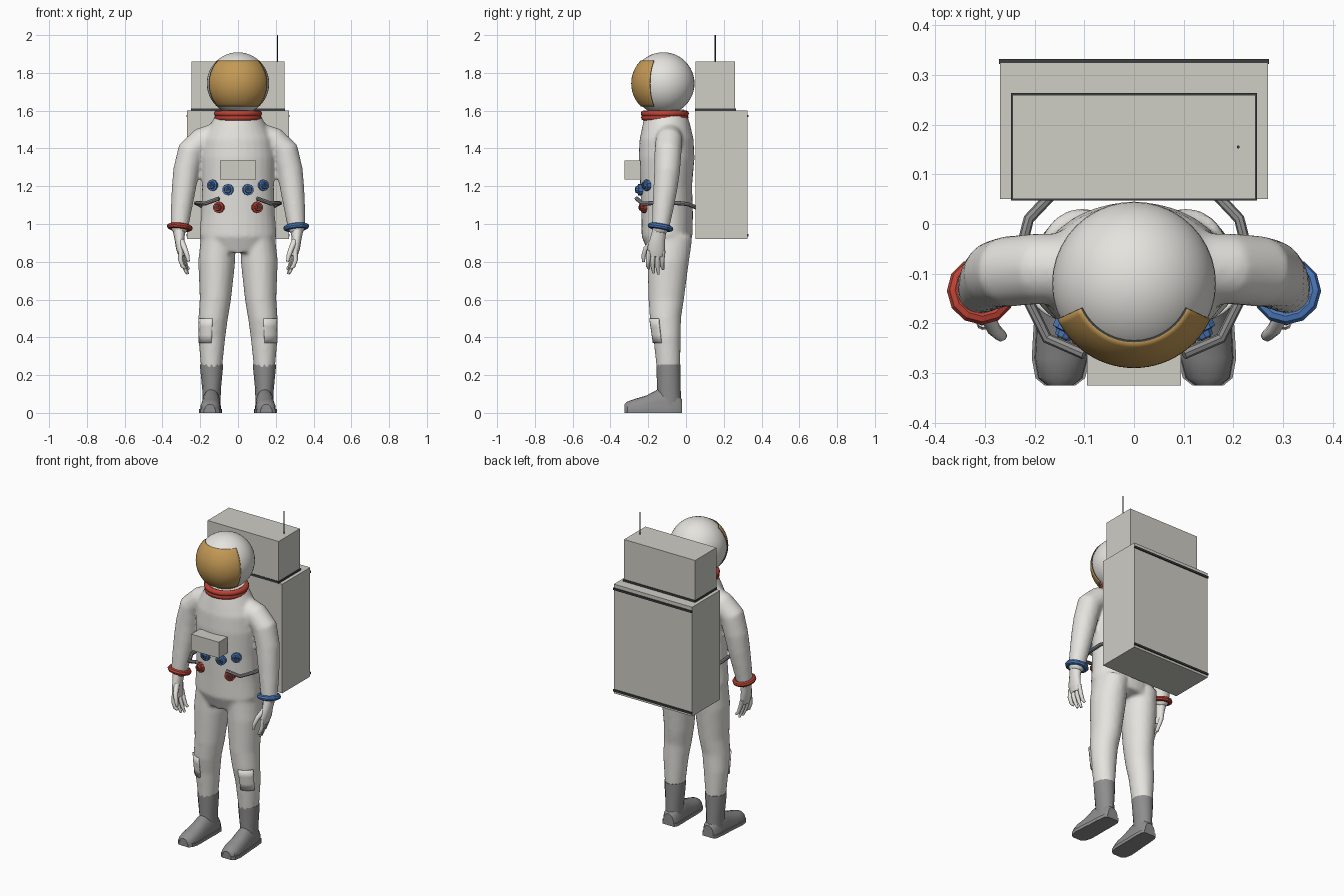
import bpy, bmesh
from math import sin, cos, pi, radians
from mathutils import Vector, Matrix

if "Cube" in bpy.data.objects:
    bpy.data.objects.remove(bpy.data.objects["Cube"])


def material(name, r, g, b):
    m = bpy.data.materials.new(name)
    m.use_nodes = True
    m.diffuse_color = (r, g, b, 1)
    m.node_tree.nodes["Principled BSDF"].inputs["Base Color"].default_value = (r, g, b, 1)
    return m


WHITE = material("suit white", .78, .77, .73)
PACK = material("pack grey white", .62, .61, .56)
GOLD = material("visor gold", .55, .32, .09)
RED = material("red", .5, .055, .035)
BLUE = material("blue", .07, .19, .5)
GREY = material("boot grey", .27, .27, .27)
DARK = material("dark trim", .045, .05, .05)


def finish(name, bm, *mats, smooth=None):
    """Turn a bmesh into a named object; smooth is the sharp edge angle."""
    mesh = bpy.data.meshes.new(name)
    bm.to_mesh(mesh)
    bm.free()
    ob = bpy.data.objects.new(name, mesh)
    bpy.context.collection.objects.link(ob)
    for m in mats:
        mesh.materials.append(m)
    if smooth:
        bpy.ops.object.select_all(action='DESELECT')
        ob.select_set(True)
        bpy.context.view_layer.objects.active = ob
        bpy.ops.object.shade_smooth_by_angle(angle=radians(smooth))
    return ob


def loft(bm, rings):
    """Bridge closed rings of points and cap both ends."""
    loops = [[bm.verts.new(p) for p in ring] for ring in rings]
    faces = [bm.faces.new(loops[0]), bm.faces.new(loops[-1])]
    for a, b in zip(loops, loops[1:]):
        for i in range(len(a)):
            j = (i + 1) % len(a)
            faces.append(bm.faces.new((a[i], a[j], b[j], b[i])))
    bmesh.ops.recalc_face_normals(bm, faces=faces)


def sweep(bm, path, sides=16, ref=(0, 1, 0), s=1):
    """Elliptical tube along (x, y, z, side radius, ref radius) points."""
    pts = [Vector((s * p[0], p[1], p[2])) for p in path]
    rings = []
    for i, p in enumerate(pts):
        t = (pts[min(i + 1, len(pts) - 1)] - pts[max(i - 1, 0)]).normalized()
        u = Vector(ref)
        u = (u - t * u.dot(t)).normalized()
        v = t.cross(u)
        rv, ru = path[i][3], path[i][-1]
        rings.append([p + u * ru * cos(a) + v * rv * sin(a)
                      for a in (2 * pi * k / sides for k in range(sides))])
    loft(bm, rings)


def box(name, x, y, z, mat):
    bm = bmesh.new()
    size = Matrix.Diagonal((x[1] - x[0], y[1] - y[0], z[1] - z[0], 1))
    mid = Matrix.Translation((sum(x) / 2, sum(y) / 2, sum(z) / 2))
    bmesh.ops.create_cube(bm, size=1, matrix=mid @ size)
    return finish(name, bm, mat)


def patch(name, f, nu, nv, thick, *mats):
    """Curved plate from a function of u, v in 0..1."""
    bm = bmesh.new()
    g = [[bm.verts.new(f(i / nu, j / nv)) for j in range(nv + 1)] for i in range(nu + 1)]
    for i in range(nu):
        for j in range(nv):
            bm.faces.new((g[i][j], g[i + 1][j], g[i + 1][j + 1], g[i][j + 1]))
    out = Vector(f(.5, .5)) - Vector((f(.5, .5)[0] * .5, 0, f(.5, .5)[2]))
    bm.normal_update()
    if bm.faces[:][len(bm.faces) // 2].normal.dot(out) < 0:
        bmesh.ops.reverse_faces(bm, faces=bm.faces[:])
    ob = finish(name, bm, *mats, smooth=40)
    sol = ob.modifiers.new("thickness", 'SOLIDIFY')
    sol.thickness = thick
    sol.offset = -1
    sol.material_offset_rim = len(mats) - 1
    return ob


def ring_band(name, centre, R, r, mat, tilt=(0, 0), segs=12, tube=8, flat=1, smooth=None):
    bpy.ops.mesh.primitive_torus_add(location=centre, rotation=(tilt[0], tilt[1], 0),
                                     major_radius=R, minor_radius=r,
                                     major_segments=segs, minor_segments=tube)
    ob = bpy.context.object
    ob.name = name
    ob.scale.z = flat
    ob.data.materials.append(mat)
    if smooth:
        bpy.ops.object.shade_smooth_by_angle(angle=radians(smooth))
    return ob


# Suit: torso, arms and legs fused into one soft surface
bm = bmesh.new()
sweep(bm, [(0, -.09, .86, .17, .11), (0, -.1, .94, .205, .135), (0, -.1, 1.05, .195, .137),
           (0, -.105, 1.2, .19, .137), (0, -.103, 1.35, .195, .148),
           (0, -.103, 1.45, .185, .143), (0, -.105, 1.53, .145, .125),
           (0, -.11, 1.6, .105, .105)], sides=28)
ARM = [(.1, -.09, 1.47, .07), (.19, -.09, 1.44, .072), (.25, -.095, 1.385, .072),
       (.275, -.1, 1.28, .069), (.288, -.11, 1.18, .064), (.3, -.122, 1.08, .056),
       (.31, -.135, .98, .047), (.312, -.14, .95, .036)]
LEG = [(.105, -.085, .94, .09, .12), (.113, -.095, .8, .098, .11), (.12, -.105, .6, .083, .094),
       (.132, -.109, .5, .078, .083), (.139, -.1, .4, .072, .073), (.14, -.093, .23, .055, .062)]
for s in (1, -1):
    sweep(bm, ARM, s=s)
    sweep(bm, LEG, sides=20, s=s)
suit = finish("suit", bm, WHITE)
rem = suit.modifiers.new("fuse", 'REMESH')
rem.mode = 'VOXEL'
rem.voxel_size = .011
rem.use_smooth_shade = True
soft = suit.modifiers.new("soften", 'SMOOTH')
soft.iterations = 5

# Helmet with raised gold visor and dark rim
HEAD = Vector((0, -.12, 1.744))
bm = bmesh.new()
bmesh.ops.create_uvsphere(bm, u_segments=40, v_segments=24, radius=.165,
                          matrix=Matrix.Translation(HEAD))
finish("helmet", bm, WHITE, smooth=40)


def visor_point(u, v):
    az, el = radians(-65 + 130 * u), radians(-46 + 92 * v)
    return HEAD + .17 * Vector((sin(az) * cos(el), -cos(az) * cos(el), sin(el)))


patch("visor", visor_point, 26, 18, .009, GOLD, DARK)
for z, R in ((1.563, .109), (1.585, .111)):
    ring_band("neck_ring", (0, -.112, z), R, .017, RED, segs=32, smooth=50)

# Life support pack
box("main_pack", (-.27, .27), (.05, .325), (.92, 1.6), PACK)
box("upper_pack", (-.245, .245), (.05, .26), (1.61, 1.86), PACK)
box("upper_pack_trim", (-.248, .248), (.047, .264), (1.598, 1.612), DARK)
for z in (.94, 1.572):
    box("pack_back_strip", (-.272, .272), (.322, .332), (z - .006, z + .006), DARK)
bm = bmesh.new()
sweep(bm, [(.21, .155, 1.85, .003), (.21, .155, 2, .003)], sides=8)
finish("antenna", bm, DARK)
box("chest_box", (-.095, .095), (-.325, -.24), (1.235, 1.335), PACK)


def connector(name, x, y, z, mat, out):
    """Flanged hose socket facing out from the belly."""
    p, d = Vector((x, y, z)), Vector(out).normalized()
    bm = bmesh.new()
    steps = ((-.03, .024), (0, .03), (.018, .03), (.02, .02), (.032, .017))
    sweep(bm, [(*(p + d * t), r) for t, r in steps], sides=10, ref=(0, 0, 1))
    finish(name, bm, mat)
    bm = bmesh.new()
    sweep(bm, [(*(p + d * t), .011) for t in (.02, .035)], sides=8, ref=(0, 0, 1))
    finish(name + "_core", bm, DARK)


for s, side, cuff in ((1, "left", BLUE), (-1, "right", RED)):
    connector(side + "_outer_connector", s * .13, -.2, 1.205, BLUE, (s * .5, -1, 0))
    connector(side + "_inner_connector", s * .052, -.235, 1.182, BLUE, (s * .15, -1, 0))
    connector(side + "_lower_connector", s * .098, -.215, 1.088, RED, (s * .4, -1, 0))

    # Hose from belly connector round the waist to the pack
    bm = bmesh.new()
    sweep(bm, [(.1, -.262, 1.135, .011), (.175, -.23, 1.108, .011), (.215, -.15, 1.112, .011),
               (.222, -.03, 1.11, .011), (.212, .01, 1.105, .011), (.165, .06, 1.085, .011)],
          sides=8, ref=(0, 0, 1), s=s)
    finish(side + "_hose", bm, GREY, smooth=30)

    # Wrist cuff
    ring_band(side + "_cuff", (s * .308, -.135, .983), .054, .015, cuff,
              tilt=(radians(-10), radians(s * -6)))

    # Hand: palm, four fingers and thumb
    bm = bmesh.new()
    sweep(bm, [(.312, -.14, .97, .034, .036), (.31, -.15, .92, .026, .04),
               (.306, -.158, .87, .022, .047), (.298, -.16, .83, .016, .04)], sides=12, s=s)
    for k, drop in enumerate((.765, .74, .735, .76)):
        y = -.196 + .025 * k
        sweep(bm, [(.303, y, .86, .013), (.305 - .006 * k, y - .005, .81, .012),
                   (.292 - .006 * k, y - .005, .775, .011),
                   (.278 - .006 * k, y, drop, .007)], sides=8, s=s)
    sweep(bm, [(.3, -.175, .91, .016), (.282, -.212, .87, .014), (.268, -.225, .83, .012),
               (.262, -.225, .8, .007)], sides=8, s=s)
    finish(side + "_hand", bm, WHITE, smooth=60)

    # Boot: shaft, foot and sole
    bm = bmesh.new()
    sweep(bm, [(.14, -.093, .255, .06, .064), (.14, -.093, .235, .06, .064),
               (.14, -.09, .12, .049, .062), (.14, -.09, .04, .048, .065)], sides=12, s=s)
    FOOT = ((-.022, .035, .06), (-.04, .046, .085), (-.1, .05, .115), (-.15, .05, .112),
            (-.21, .053, .08), (-.27, .054, .062), (-.31, .045, .048), (-.325, .026, .034))
    angles = [pi * k / 10 for k in range(11)]

    def foot_ring(y, w, h, grow=0):
        x = .14 - .04 * (y + .1)
        return [(s * (x + (w + grow) * cos(a)), y, .012 + h * sin(a) ** .7) for a in angles]

    loft(bm, [foot_ring(*f) for f in FOOT])
    loft(bm, [[(s * (.14 - .04 * (y + .1) + i * (w + .005)), y, z)
               for i, z in ((-1, 0), (1, 0), (1, .02), (-1, .02))] for y, w, h in FOOT])
    finish(side + "_boot", bm, GREY, smooth=35)

    # Shin pocket wrapped round the outer front of the leg
    def pocket_point(u, v):
        az, z = radians(2 + 62 * u), .37 + .13 * v
        x, y, r = .138 - .006 * v, -.098 - .011 * v, .078 + .008 * v
        return s * (x + r * sin(az)), y - r * cos(az), z

    patch(side + "_shin_pocket", pocket_point, 8, 3, .009, WHITE)
